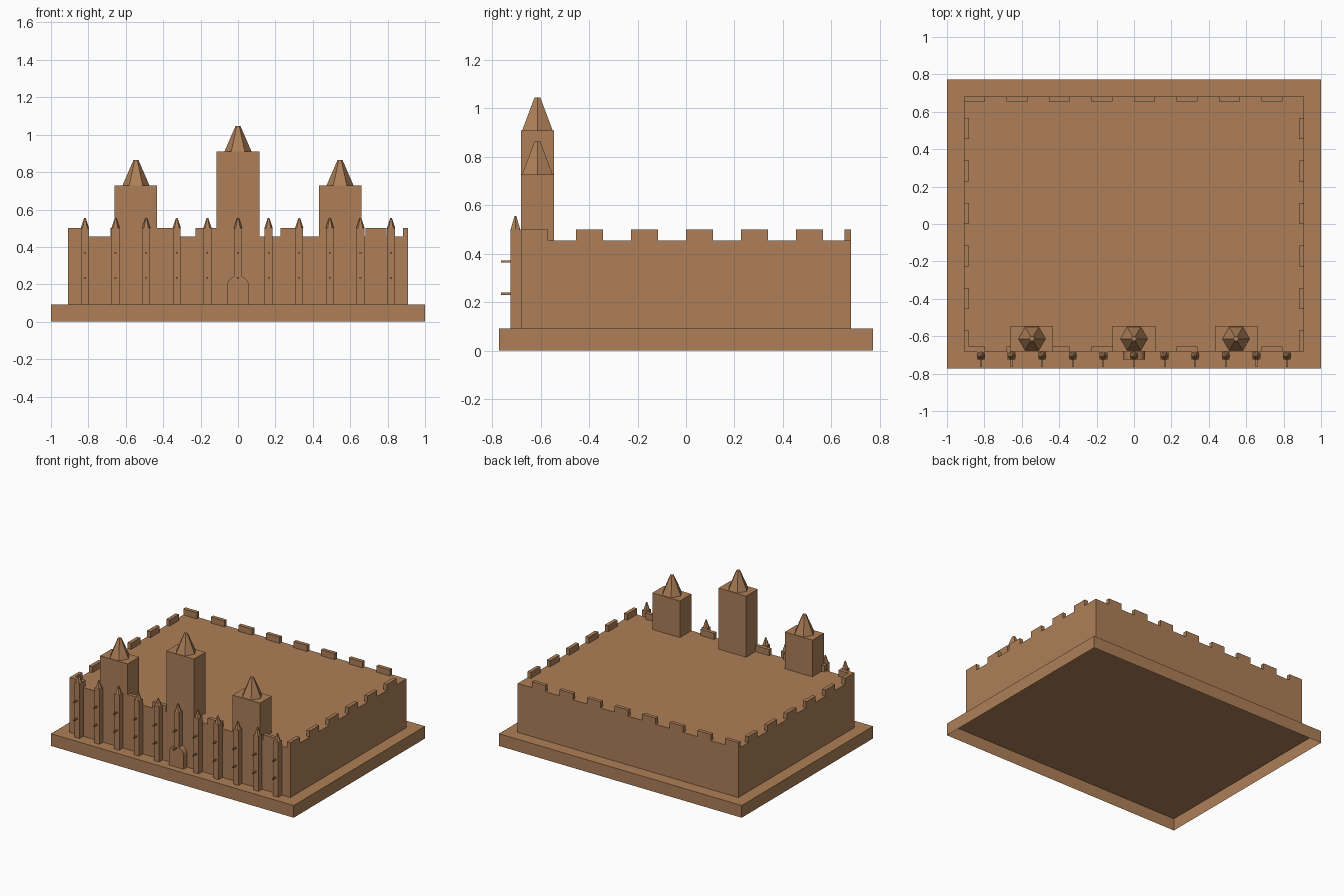
import bpy, bmesh, math

if "Cube" in bpy.data.objects:
    bpy.data.objects.remove(bpy.data.objects["Cube"])

U = 1 / 11  # design unit: the base is 22 x 17 units

mat = bpy.data.materials.new("brown stone")
mat.diffuse_color = (0.42, 0.213, 0.097, 1)
mat.use_nodes = True
mat.node_tree.nodes["Principled BSDF"].inputs["Base Color"].default_value = mat.diffuse_color


def finish(name, bm):
    """Scale from design units and make an object."""
    bmesh.ops.scale(bm, vec=(U, U, U), verts=bm.verts)
    me = bpy.data.meshes.new(name)
    bm.to_mesh(me)
    bm.free()
    me.materials.append(mat)
    ob = bpy.data.objects.new(name, me)
    bpy.context.collection.objects.link(ob)
    return ob


def box(bm, x0, x1, y0, y1, z0, z1, open_bottom=False):
    vs = bmesh.ops.create_cube(bm, size=1)["verts"]
    bmesh.ops.scale(bm, vec=(x1 - x0, y1 - y0, z1 - z0), verts=vs)
    bmesh.ops.translate(bm, vec=((x0 + x1) / 2, (y0 + y1) / 2, (z0 + z1) / 2), verts=vs)
    if open_bottom:
        faces = {f for v in vs for f in v.link_faces}
        bmesh.ops.delete(bm, geom=[f for f in faces if f.calc_center_median().z < z0 + 1e-4],
                         context='FACES_ONLY')


def spire(bm, x, y, z, r1, r2, h):
    """Six-sided blunt spire with corners on the x axis."""
    rings = []
    for r, zz in ((r1, z), (r2, z + h)):
        rings.append([bm.verts.new((x + r * math.cos(i * math.pi / 3),
                                    y + r * math.sin(i * math.pi / 3), zz)) for i in range(6)])
    lo, hi = rings
    for i in range(6):
        j = (i + 1) % 6
        bm.faces.new((lo[i], lo[j], hi[j], hi[i]))
    bm.faces.new(hi)
    bm.faces.new(lo[::-1])


# base slab, hollow underneath
bm = bmesh.new()
box(bm, -11, 11, -8.5, 8.5, 0, 1, open_bottom=True)
finish("base", bm)

# main block
bm = bmesh.new()
box(bm, -10, 10, -7.5, 7.5, 1, 5, open_bottom=True)
finish("main_block", bm)

# battlements on all four edges
bm = bmesh.new()
W, T = 1.225, 0.3
for i in range(8):
    x = -10 + 2.5 * i
    box(bm, x, x + W, -7.5, -7.5 + T, 5, 5.5)
    box(bm, x, x + W, 7.5 - T, 7.5, 5, 5.5)
for i in range(6):
    y = -7.5 + 2.5 * i
    box(bm, -10, -10 + T, y, y + W, 5, 5.5)
    box(bm, 10 - T, 10, y, y + W, 5, 5.5)
finish("battlements", bm)

# three towers with spires
for name, x, top in (("left", -6, 8), ("middle", 0, 10), ("right", 6, 8)):
    bm = bmesh.new()
    box(bm, x - 1.25, x + 1.25, -7.5, -6, 5, top)
    finish(name + "_tower", bm)
    bm = bmesh.new()
    spire(bm, x, -6.75, top, 0.8, 0.15, 1.5)
    finish(name + "_spire", bm)

# front buttresses, pointed caps and projecting beams
posts, caps, beams = bmesh.new(), bmesh.new(), bmesh.new()
for i in range(11):
    x = -9 + 1.8 * i
    box(posts, x - 0.23, x + 0.23, -7.98, -7.5, 1, 5.5)
    spire(caps, x, -7.75, 5.5, 0.25, 0.05, 0.6)
    for z in (2.58, 4.05):
        box(beams, x - 0.05, x + 0.05, -8.4, -7.9, z - 0.05, z + 0.05)
finish("buttresses", posts)
finish("buttress_caps", caps)
finish("beams", beams)

# arched doorway
bm = bmesh.new()
r, spring = 0.65, 2.06
pts = [(-r, 1), (r, 1)] + [(r * math.cos(a * math.pi / 16), spring + r * math.sin(a * math.pi / 16))
                           for a in range(17)]
face = bm.faces.new([bm.verts.new((x, -7.98, z)) for x, z in pts])
ext = bmesh.ops.extrude_face_region(bm, geom=[face])["geom"]
bmesh.ops.translate(bm, vec=(0, 0.48, 0), verts=[g for g in ext if isinstance(g, bmesh.types.BMVert)])
bmesh.ops.recalc_face_normals(bm, faces=bm.faces)
finish("doorway", bm)
